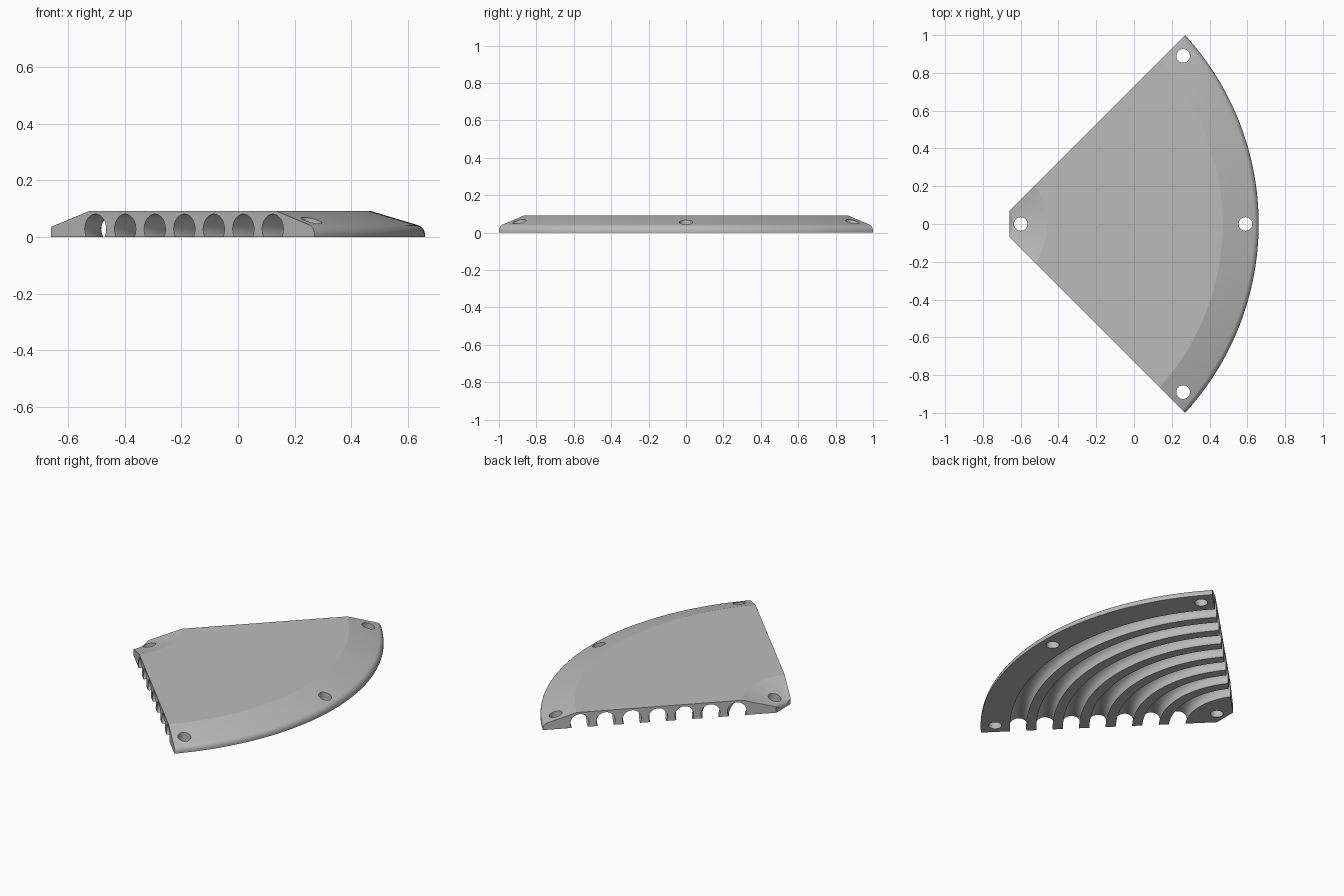
import bpy, bmesh
from math import sin, cos, tan, pi, radians

cube = bpy.data.objects.get("Cube")
if cube:
    bpy.data.objects.remove(cube, do_unlink=True)

CENTRE_X = -0.817            # centre of every arc
INNER, OUTER = 0.157, 1.477  # end radii of the ramp
CREST_IN, CREST_OUT = 0.357, 1.286
TOP = 0.092
FILLET = 0.035
SLOPE = radians(16.7)


def finish(name, bm):
    bmesh.ops.recalc_face_normals(bm, faces=bm.faces)
    mesh = bpy.data.meshes.new(name)
    bm.to_mesh(mesh)
    bm.free()
    obj = bpy.data.objects.new(name, mesh)
    bpy.context.collection.objects.link(obj)
    return obj


def arc_sweep(name, profile, half_angle, steps):
    """Solid made by sweeping a closed (radius, z) profile about the centre."""
    bm = bmesh.new()
    rings = []
    for i in range(steps + 1):
        a = half_angle * (2 * i / steps - 1)
        rings.append([bm.verts.new((CENTRE_X + r * cos(a), r * sin(a), z))
                      for r, z in profile])
    n = len(profile)
    for a, b in zip(rings, rings[1:]):
        for j in range(n):
            k = (j + 1) % n
            bm.faces.new((a[j], a[k], b[k], b[j]))
    bm.faces.new(rings[0])
    bm.faces.new(rings[-1])
    return finish(name, bm)


def prism(name, outline, low=-0.1, high=0.3):
    bm = bmesh.new()
    bottom = bm.faces.new([bm.verts.new((x, y, low)) for x, y in outline])
    ext = bmesh.ops.extrude_face_region(bm, geom=[bottom])
    for v in ext["geom"]:
        if isinstance(v, bmesh.types.BMVert):
            v.co.z = high
    return finish(name, bm)


def circle(cx, cy, radius, count):
    return [(cx + radius * cos(2 * pi * i / count),
             cy + radius * sin(2 * pi * i / count)) for i in range(count)]


def boolean(target, cutter, operation):
    cutter.hide_render = True
    mod = target.modifiers.new(cutter.name, 'BOOLEAN')
    mod.operation = operation
    mod.solver = 'EXACT'
    mod.object = cutter
    bpy.context.view_layer.objects.active = target
    bpy.ops.object.modifier_apply(modifier=mod.name)
    bpy.data.objects.remove(cutter, do_unlink=True)


def rounded_end(edge, crest, side):
    """Foot, fillet and crest of one sloped end, from the floor upward."""
    mid = edge - side * FILLET
    end = mid + side * FILLET * sin(SLOPE)
    z0 = TOP - abs(end - crest) * tan(SLOPE) - FILLET * cos(SLOPE)
    points = [(edge, 0)]
    for i in range(9):
        a = (pi / 2 - SLOPE) * i / 8
        points.append((mid + side * FILLET * cos(a), z0 + FILLET * sin(a)))
    return points + [(crest, TOP)]


# Curved ramp body, trimmed to a quarter wedge with a blunt tip
section = rounded_end(INNER, CREST_IN, -1) + rounded_end(OUTER, CREST_OUT, 1)[::-1]
body = arc_sweep("corner_ramp", section, radians(55), 96)
wedge = prism("wedge_trim", [(-0.66, -0.07), (0.77, -1.5), (0.77, 1.5), (-0.66, 0.07)])
boolean(body, wedge, 'INTERSECT')

# Seven concentric cable channels, open underneath
for i in range(7):
    channel = arc_sweep("channel_cutter", circle(0.387 + 0.147 * i, 0.028, 0.053, 36),
                        radians(60), 96)
    boolean(body, channel, 'DIFFERENCE')

# Screw holes: tip, middle of the rim, both rim corners
for x, y in [(-0.6, 0), (0.59, 0), (0.26, 0.89), (0.26, -0.89)]:
    boolean(body, prism("hole_cutter", circle(x, y, 0.036, 32)), 'DIFFERENCE')

# Material
grey = bpy.data.materials.new("plain_grey")
grey.use_nodes = True
colour = (0.5, 0.5, 0.5, 1)
grey.diffuse_color = colour
grey.node_tree.nodes["Principled BSDF"].inputs["Base Color"].default_value = colour
body.data.materials.clear()
body.data.materials.append(grey)

# Smooth the curved surfaces, keep the crests sharp
bpy.ops.object.select_all(action='DESELECT')
body.select_set(True)
bpy.context.view_layer.objects.active = body
bpy.ops.object.shade_smooth_by_angle(angle=radians(15))
